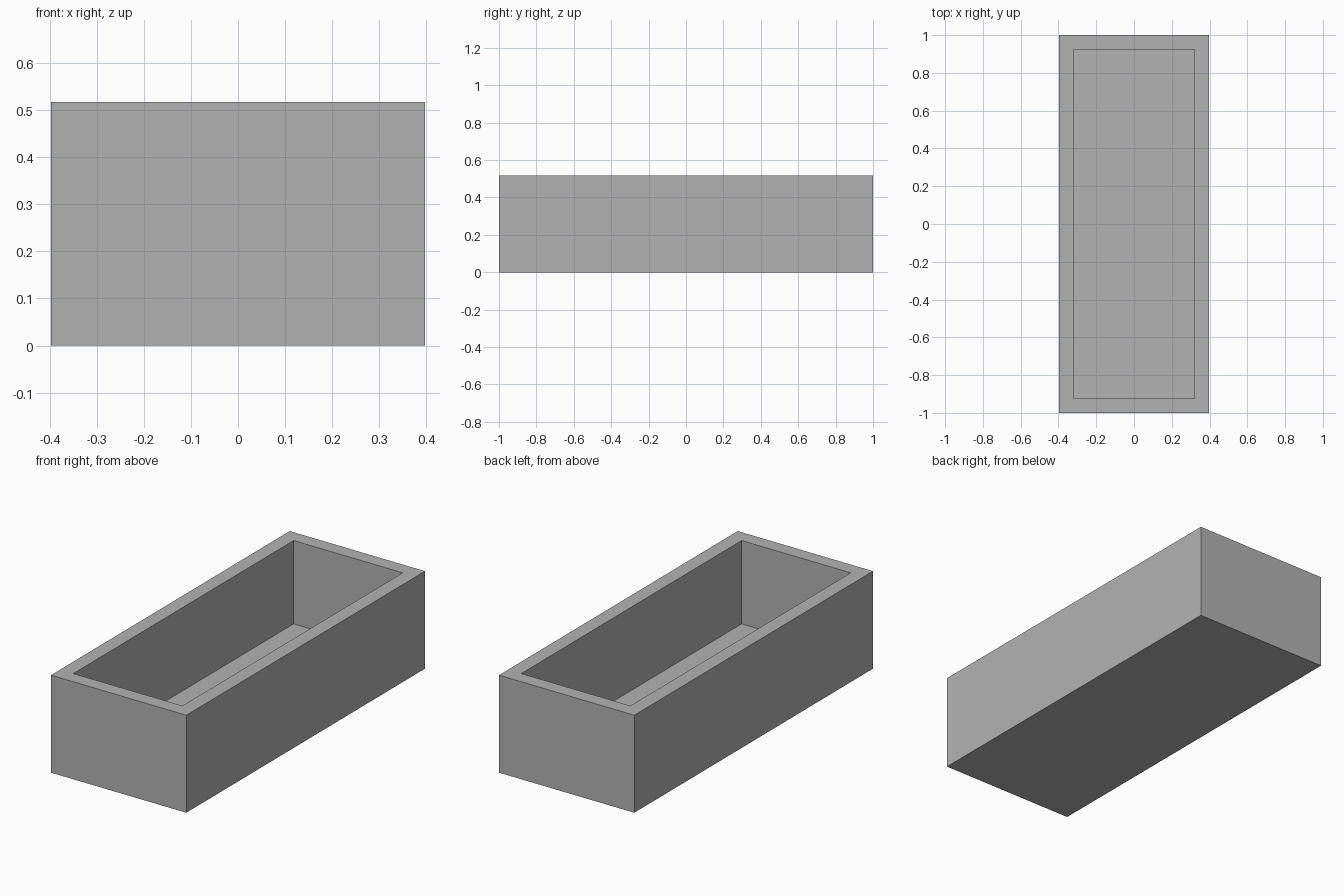
import bpy
import bmesh
from mathutils import Matrix

cube = bpy.data.objects.get("Cube")
if cube:
    bpy.data.objects.remove(cube, do_unlink=True)

WIDTH, LENGTH, HEIGHT = 0.794, 2.0, 0.517
WALL, FLOOR = 0.077, 0.075

# Plain grey material
grey = bpy.data.materials.new("grey")
grey.use_nodes = True
colour = (0.45, 0.45, 0.45, 1)
grey.diffuse_color = colour
grey.node_tree.nodes["Principled BSDF"].inputs["Base Color"].default_value = colour

# Solid block standing on the ground
bm = bmesh.new()
bmesh.ops.create_cube(bm, size=1, matrix=Matrix.Translation((0, 0, HEIGHT / 2))
                      @ Matrix.Diagonal((WIDTH, LENGTH, HEIGHT, 1)))

# Rim: inset the top face by the wall thickness
top = max(bm.faces, key=lambda f: f.calc_center_median().z)
bmesh.ops.inset_region(bm, faces=[top], thickness=WALL, use_even_offset=True)

# Cavity: extrude the inner face down to the floor
result = bmesh.ops.extrude_discrete_faces(bm, faces=[top])
bmesh.ops.translate(bm, verts=result["faces"][0].verts, vec=(0, 0, FLOOR - HEIGHT))
bmesh.ops.recalc_face_normals(bm, faces=bm.faces)

mesh = bpy.data.meshes.new("open_trough")
bm.to_mesh(mesh)
bm.free()
mesh.materials.append(grey)
trough = bpy.data.objects.new("open_trough", mesh)
bpy.context.collection.objects.link(trough)
